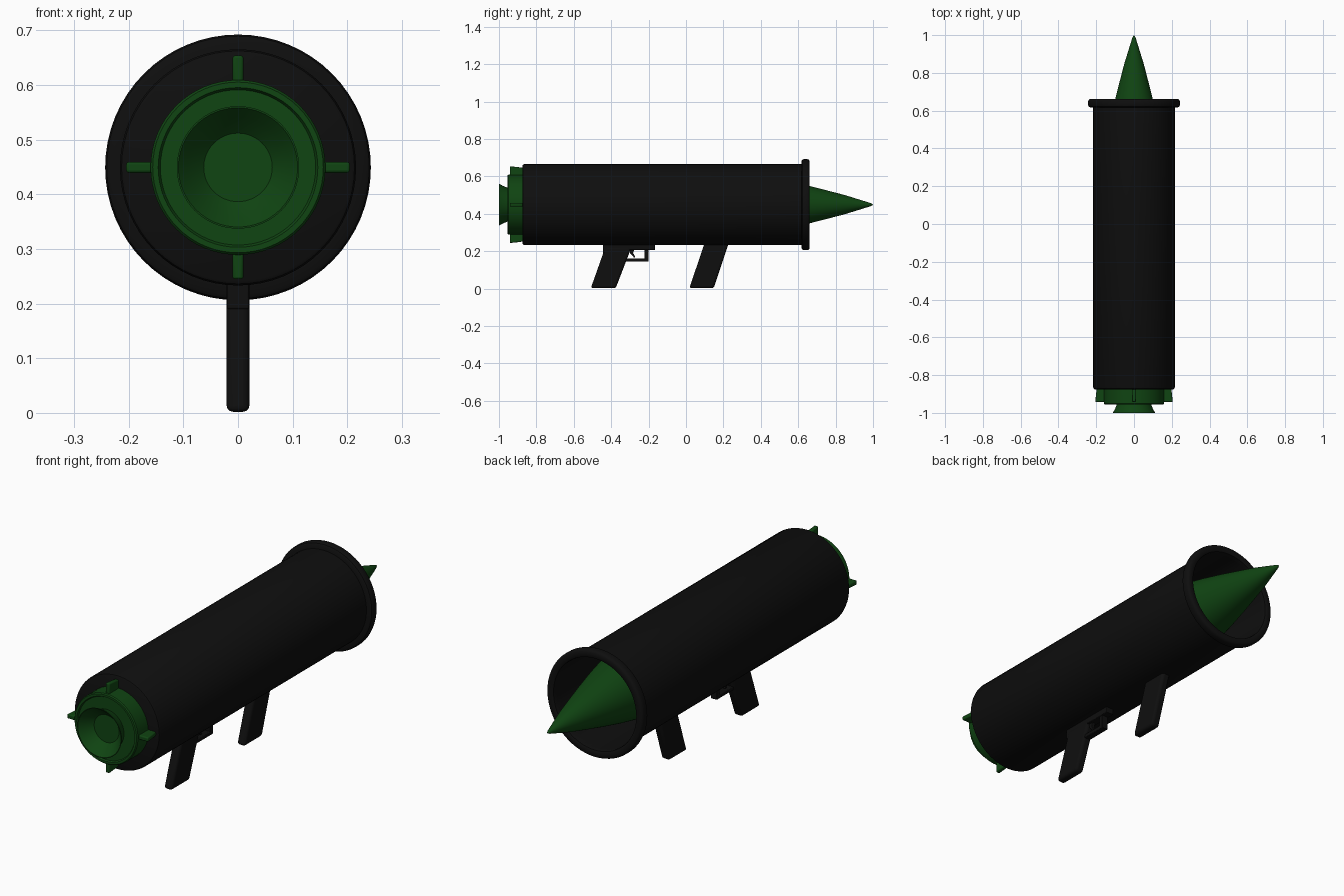
import bpy, bmesh, math
from mathutils import Matrix

if "Cube" in bpy.data.objects:
    bpy.data.objects.remove(bpy.data.objects["Cube"])

AXIS_Z = 0.449


def material(name, rgb):
    m = bpy.data.materials.new(name)
    m.diffuse_color = (*rgb, 1)
    m.use_nodes = True
    m.node_tree.nodes["Principled BSDF"].inputs["Base Color"].default_value = m.diffuse_color
    return m


black = material("matte black", (0.0045, 0.0045, 0.0045))
green = material("dark green", (0.005, 0.058, 0.006))


def finish(name, bm, mat, bevel=0, angle=35):
    bmesh.ops.remove_doubles(bm, verts=bm.verts, dist=1e-5)
    bmesh.ops.recalc_face_normals(bm, faces=bm.faces)
    me = bpy.data.meshes.new(name)
    bm.to_mesh(me)
    bm.free()
    ob = bpy.data.objects.new(name, me)
    bpy.context.collection.objects.link(ob)
    me.materials.append(mat)
    if bevel:
        b = ob.modifiers.new("bevel", 'BEVEL')
        b.width, b.segments, b.limit_method = bevel, 3, 'ANGLE'
    bpy.ops.object.select_all(action='DESELECT')
    ob.select_set(True)
    bpy.context.view_layer.objects.active = ob
    bpy.ops.object.shade_smooth_by_angle(angle=math.radians(angle))
    return ob


def lathe(name, profile, mat, closed=False, n=64):
    """Spin (y, radius) points about the launcher axis."""
    bm = bmesh.new()
    vs = [bm.verts.new((0, y, AXIS_Z + r)) for y, r in profile]
    pairs = list(zip(vs, vs[1:])) + ([(vs[-1], vs[0])] if closed else [])
    edges = [bm.edges.new(p) for p in pairs]
    bmesh.ops.spin(bm, geom=vs + edges, cent=(0, 0, AXIS_Z), axis=(0, 1, 0),
                   angle=2 * math.pi, steps=n, use_merge=True)
    return finish(name, bm, mat)


def prism(name, polys, half, mat, bevel, matrix=None):
    """Extrude (y, z) outlines across x."""
    bm = bmesh.new()
    for poly in polys:
        f = bm.faces.new([bm.verts.new((-half, y, z)) for y, z in poly])
        ext = bmesh.ops.extrude_face_region(bm, geom=[f])["geom"]
        bmesh.ops.translate(bm, vec=(2 * half, 0, 0),
                            verts=[v for v in ext if isinstance(v, bmesh.types.BMVert)])
    if matrix:
        bm.transform(matrix)
    return finish(name, bm, mat, bevel)


# Launch tube: hollow from the muzzle, closed at the back
lathe("launch_tube", [(-0.875, 0), (-0.875, 0.208), (-0.872, 0.213), (-0.865, 0.216),
                      (0.64, 0.216), (0.64, 0.207), (-0.85, 0.207), (-0.85, 0)], black)

# Rounded muzzle ring
lathe("muzzle_ring", [(0.618, 0.207), (0.618, 0.234), (0.622, 0.240), (0.630, 0.243),
                      (0.650, 0.243), (0.657, 0.240), (0.661, 0.234), (0.661, 0.216),
                      (0.657, 0.209), (0.650, 0.207)], black, closed=True)

# Rocket body with tapered nose and a stepped rear face
lathe("rocket_body", [(1.0, 0), (0.996, 0.004), (0.985, 0.009), (0.95, 0.020),
                      (0.85, 0.051), (0.75, 0.077), (0.66, 0.100), (0.55, 0.126),
                      (0.45, 0.146), (0.36, 0.157), (0.28, 0.160),
                      (-0.950, 0.160), (-0.955, 0.156), (-0.955, 0.146),
                      (-0.948, 0.142), (-0.948, 0.0)], green)

# Flared exhaust nozzle, hollow inside
lathe("exhaust_nozzle", [(-0.940, 0.085), (-0.955, 0.091), (-0.98, 0.101), (-1.0, 0.112),
                         (-1.0, 0.109), (-0.98, 0.092), (-0.95, 0.065), (-0.92, 0.03),
                         (-0.91, 0)], green)

# Four tail fins around the rocket
fin = [(-0.942, 0.150), (-0.942, 0.205), (-0.90, 0.201), (-0.86, 0.195), (-0.80, 0.150)]
for i in range(4):
    turn = Matrix.Translation((0, 0, AXIS_Z)) @ Matrix.Rotation(i * math.pi / 2, 4, 'Y')
    prism(f"tail_fin_{i + 1}", [fin], 0.010, green, 0.005, turn)

# Slanted rear and front grips
prism("rear_grip", [[(-0.509, 0.002), (-0.376, 0.002), (-0.29, 0.225), (-0.43, 0.225)]],
      0.021, black, 0.012)
prism("front_grip", [[(0.018, 0.002), (0.148, 0.002), (0.232, 0.255), (0.103, 0.255)]],
      0.021, black, 0.012)

# Trigger housing, guard and trigger
prism("trigger_housing", [[(-0.445, 0.207), (-0.166, 0.207), (-0.166, 0.25), (-0.445, 0.25)],
                          [(-0.445, 0.19), (-0.31, 0.19), (-0.31, 0.22), (-0.445, 0.22)]],
      0.020, black, 0.003)
prism("trigger_guard", [[(-0.34, 0.145), (-0.200, 0.145), (-0.200, 0.162), (-0.34, 0.162)],
                        [(-0.222, 0.150), (-0.200, 0.150), (-0.200, 0.215), (-0.222, 0.215)]],
      0.016, black, 0.003)
prism("trigger", [[(-0.305, 0.212), (-0.275, 0.212), (-0.283, 0.19), (-0.270, 0.168),
                   (-0.278, 0.166), (-0.298, 0.188)]], 0.008, black, 0.002)
